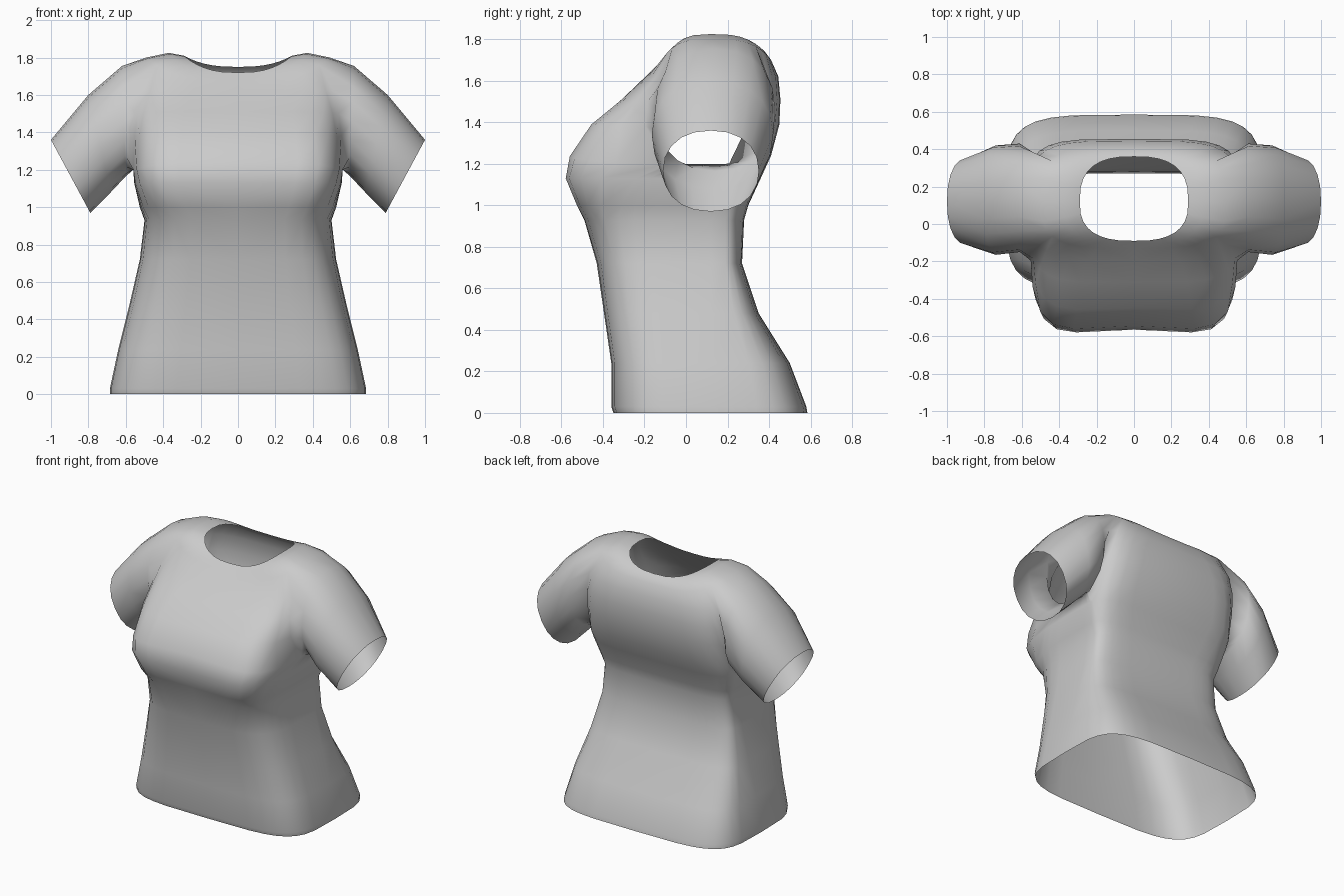
import bpy, bmesh, math
from mathutils import Vector

cube = bpy.data.objects.get("Cube")
if cube:
    bpy.data.objects.remove(cube)

HALF = 16              # columns from front centre to back centre
F, B = 5, 11           # columns at the front and back edge of the armhole
LOW, HIGH = 8, 12      # rings at the bottom and top of the armhole
YC = 0.12

# Torso rings: z front, z side, z back, half width, y front, y back, bust swell, armhole angle, squareness
RINGS = [
    (0, 0, 0, .685, -.35, .585, 0, 56, .45),
    (.03, .03, .03, .685, -.36, .58, 0, 56, .45),
    (.24, .24, .24, .64, -.36, .50, 0, 56, .45),
    (.48, .48, .48, .58, -.395, .35, 0, 56, .45),
    (.72, .72, .72, .525, -.43, .27, 0, 58, .45),
    (.93, .93, .93, .50, -.49, .28, .01, 62, .45),
    (1.0, 1.0, 1.0, .525, -.52, .30, .03, 68, .45),
    (1.13, 1.13, 1.13, .555, -.565, .36, .05, 78, .45),
    (1.24, 1.2, 1.24, .56, -.545, .41, .05, 86, .45),
    (1.39, 1.38, 1.39, .56, -.45, .45, .03, 76, .45),
    (1.51, 1.5, 1.51, .565, -.31, .455, .01, 64, .45),
    (1.62, 1.62, 1.62, .56, -.195, .445, 0, 56, .5),
    (1.68, 1.80, 1.70, .49, -.13, .41, 0, 54, .55),
    (1.70, 1.825, 1.74, .37, -.11, .38, 0, 54, .65),
    (1.72, 1.81, 1.75, .29, -.09, .36, 0, 54, .75),
]
# Sleeve rings: top (x, z), bottom (x, z), y front, y back
SLEEVE = [
    ((.62, 1.755), (.60, 1.165), -.15, .43),
    ((.80, 1.60), (.68, 1.08), -.165, .42),
    ((1.0, 1.36), (.79, .97), -.11, .35),
]


def spow(v, n):
    return math.copysign(abs(v) ** n, v)


def column_angle(c, edge):
    """Angle of a column, with the armhole columns gathered at the side."""
    if c <= F:
        return edge * c / F
    if c >= B:
        return 180 - edge * (HALF - c) / (HALF - B)
    return edge + (180 - 2 * edge) * (c - F) / (B - F)


def torso_point(ring, c):
    zf, zs, zb, w, yf, yb, swell, edge, n = ring
    a = math.radians(column_angle(c, edge))
    s, k = max(math.sin(a), 0), math.cos(a)
    if c in (0, HALF):
        s = 0
    depth = YC - yf if k > 0 else yb - YC
    y = YC - depth * spow(k, n)
    if k > 0:
        y -= swell * math.sin(2 * a)
    z = zs * s * s + (zf if k > 0 else zb) * k * k
    return Vector((w * spow(s, n), y, z))


def sleeve_point(ring, t):
    (tx, tz), (bx, bz), yf, yb = ring
    top, low = Vector((tx, 0, tz)), Vector((bx, 0, bz))
    p = (top + low) / 2 - (top - low) / 2 * spow(math.cos(t), .9)
    p.y = (yf + yb) / 2 - (yb - yf) / 2 * spow(math.sin(t), .9)
    return p


bm = bmesh.new()

# Torso half, leaving the armhole open
grid = [[bm.verts.new(torso_point(r, c)) for c in range(HALF + 1)] for r in RINGS]
for r in range(len(RINGS) - 1):
    for c in range(HALF):
        if LOW <= r < HIGH and F <= c < B:
            continue
        bm.faces.new((grid[r][c], grid[r][c + 1], grid[r + 1][c + 1], grid[r + 1][c]))

# Armhole loop, from the armpit forward, over the shoulder and down the back
mid = (F + B) // 2
loop = [grid[LOW][c] for c in range(mid, F, -1)]
loop += [grid[r][F] for r in range(LOW, HIGH)]
loop += [grid[HIGH][c] for c in range(F, B)]
loop += [grid[r][B] for r in range(HIGH, LOW, -1)]
loop += [grid[LOW][c] for c in range(B, mid, -1)]

# Sleeve lofted out from the armhole
count = len(loop)
for ring in SLEEVE:
    outer = [bm.verts.new(sleeve_point(ring, math.tau * i / count)) for i in range(count)]
    for i in range(count):
        j = (i + 1) % count
        bm.faces.new((loop[i], loop[j], outer[j], outer[i]))
    loop = outer

# Drop the unused points inside the armhole, then mirror to the other side
bmesh.ops.delete(bm, geom=[v for v in bm.verts if not v.link_faces], context='VERTS')
bmesh.ops.mirror(bm, geom=bm.verts[:] + bm.edges[:] + bm.faces[:], axis='X', merge_dist=.0005)
bmesh.ops.remove_doubles(bm, verts=bm.verts[:], dist=.0005)
bmesh.ops.recalc_face_normals(bm, faces=bm.faces[:])
bm.faces.ensure_lookup_table()
hem = min(bm.faces, key=lambda f: f.calc_center_median().y)
if hem.normal.y > 0:
    bmesh.ops.reverse_faces(bm, faces=bm.faces[:])

mesh = bpy.data.meshes.new("shirt")
bm.to_mesh(mesh)
bm.free()
shirt = bpy.data.objects.new("shirt", mesh)
bpy.context.collection.objects.link(shirt)

# Plain cloth colour
cloth = bpy.data.materials.new("light_grey_cloth")
cloth.use_nodes = True
colour = (.6, .6, .6, 1)
cloth.diffuse_color = colour
cloth.node_tree.nodes["Principled BSDF"].inputs["Base Color"].default_value = colour
mesh.materials.append(cloth)
for p in mesh.polygons:
    p.use_smooth = True
